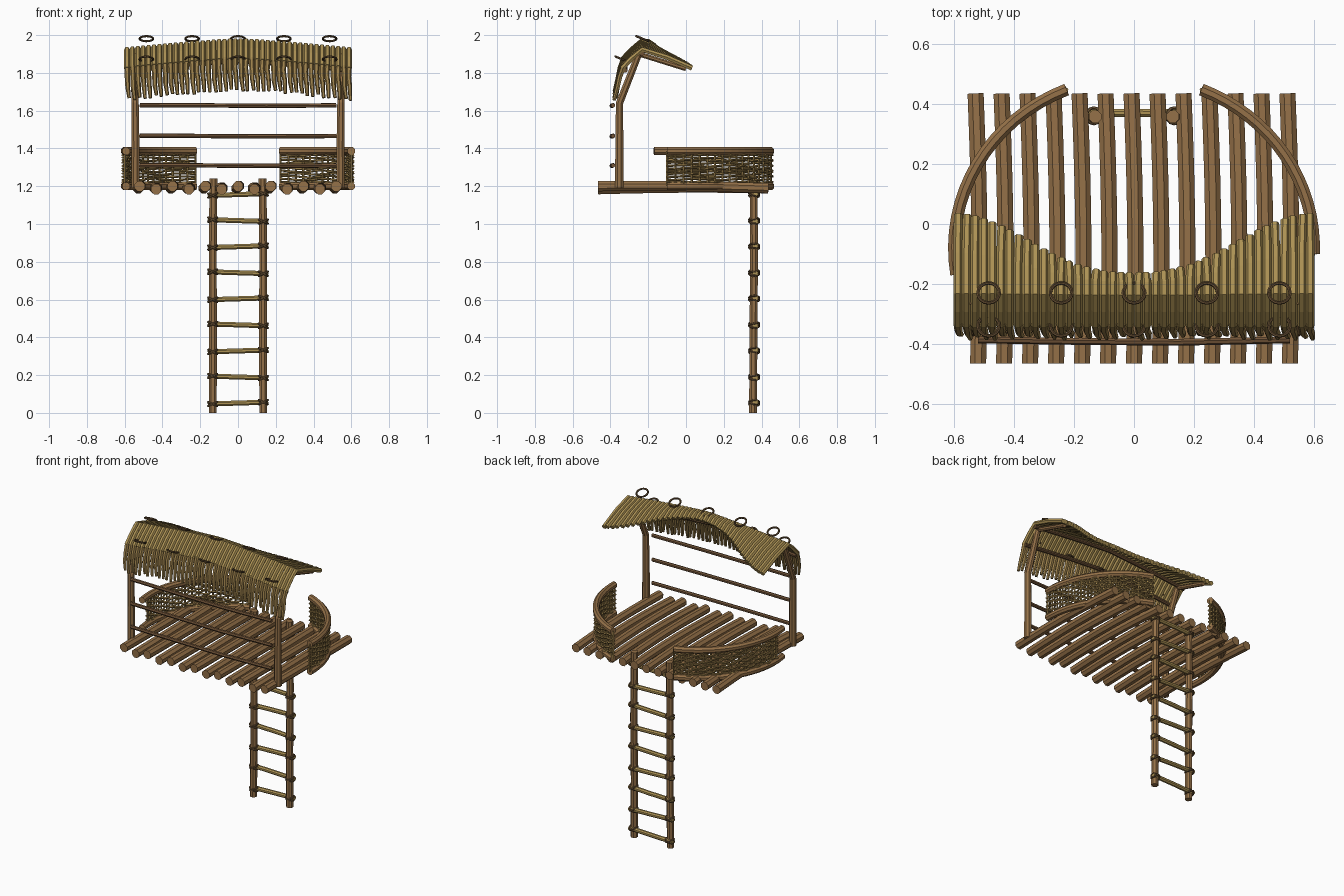
import bpy, bmesh, math, random
from mathutils import Vector, Matrix

if "Cube" in bpy.data.objects:
    bpy.data.objects.remove(bpy.data.objects["Cube"])

random.seed(4)


def mat(name, c):
    m = bpy.data.materials.new(name)
    m.diffuse_color = (*c, 1)
    m.use_nodes = True
    m.node_tree.nodes["Principled BSDF"].inputs["Base Color"].default_value = m.diffuse_color
    return m


WOOD = mat("brown_wood", (0.30, 0.165, 0.065))
DARK = mat("dark_wood", (0.17, 0.09, 0.04))
CANE = mat("cane", (0.33, 0.215, 0.07))
REED = mat("reed", (0.42, 0.29, 0.09))
ROPE = mat("rope", (0.12, 0.07, 0.03))
X, Y, Z = Vector((1, 0, 0)), Vector((0, 1, 0)), Vector((0, 0, 1))


def tube(bm, pts, r, ref, sides=8, closed=False):
    """Sweep a polygon along pts; r is one radius or one per point."""
    pts = [Vector(p) for p in pts]
    n = len(pts)
    rs = r if isinstance(r, (list, tuple)) else [r] * n
    rings = []
    for i, p in enumerate(pts):
        if closed:
            t = pts[(i + 1) % n] - pts[i - 1]
        else:
            t = pts[min(i + 1, n - 1)] - pts[max(i - 1, 0)]
        t.normalize()
        a = ref.cross(t).normalized()
        b = t.cross(a)
        rings.append([bm.verts.new(p + rs[i] * (math.cos(w) * a + math.sin(w) * b))
                      for w in (2 * math.pi * (k + 0.5) / sides for k in range(sides))])
    for i in range(n if closed else n - 1):
        q, s = rings[i], rings[(i + 1) % n]
        for k in range(sides):
            j = (k + 1) % sides
            bm.faces.new((q[k], q[j], s[j], s[k]))
    if not closed:
        bm.faces.new(rings[0][::-1])
        bm.faces.new(rings[-1])


def ring(bm, c, r, minor, rot=Matrix(), seg=12, sides=6):
    pts = [Vector(c) + rot @ Vector((r * math.cos(a), r * math.sin(a), 0))
           for a in (2 * math.pi * i / seg for i in range(seg))]
    tube(bm, pts, minor, rot @ Z, sides, True)


def finish(name, bm, material):
    bmesh.ops.recalc_face_normals(bm, faces=bm.faces)
    me = bpy.data.meshes.new(name)
    bm.to_mesh(me)
    bm.free()
    me.materials.append(material)
    ob = bpy.data.objects.new(name, me)
    bpy.context.collection.objects.link(ob)
    return ob


# floor of slightly bowed logs
bm = bmesh.new()
for i in range(13):
    x = -0.52 + i * 0.0867
    dz = 0.008 * (-1) ** i
    pts = [(x + 0.008 * math.sin(3.2 * t) - 0.008 * t, -0.465 + 0.9 * t,
            1.192 + dz * (1 - t) - 0.003 * t + 0.006 * math.sin(math.pi * t))
           for t in (k / 6 for k in range(7))]
    tube(bm, pts, 0.029, Z)
finish("floor_logs", bm, WOOD)


# curved railing: two bent rails per side
def arc(deg, z, side, off=0.0):
    a = math.radians(deg)
    return Vector((side * (0.6 + off) * math.cos(a), -0.08 + (0.57 + off) * math.sin(a), z))


for side, label, start in ((-1, "left", -9), (1, "right", -2)):
    for z, level in ((1.2, "lower"), (1.386, "upper")):
        bm = bmesh.new()
        tube(bm, [arc(start + (68 - start) * k / 16, z, side) for k in range(17)], 0.022, Z)
        finish(f"{label}_{level}_rail", bm, WOOD)
    # woven panel: upright stakes with strands passing in and out
    bm = bmesh.new()
    stakes = 17
    for k in range(stakes):
        d = -2 + 70 * k / (stakes - 1)
        tube(bm, [arc(d, 1.2, side), arc(d, 1.386, side)], 0.006, X, 5)
    n = (stakes - 1) * 4
    for row in range(11):
        z = 1.222 + row * 0.0143
        ph = math.pi * row
        tilt = random.uniform(-0.005, 0.005)
        pts = [arc(-2 + 70 * k / n, z + tilt * math.sin(k * 0.25 + row), side,
                   0.011 * math.cos(math.pi * k / 4 + ph)) for k in range(n + 1)]
        tube(bm, pts, 0.0062, Z, 5)
    finish(f"{label}_woven_panel", bm, CANE)


# roof outline helpers
def ridge_z(x):
    return 1.972 - 0.05 * (abs(x) / 0.6) ** 1.25


def back_y(x):
    return -0.068 - 0.1 * math.cos(math.pi * (abs(x) / 0.6) ** 1.2)


# posts bending up to the ridge, with a rafter under the roof
for side, label in ((-1, "left"), (1, "right")):
    bm = bmesh.new()
    x = side * 0.543
    tube(bm, [(x, -0.353, 1.19), (x, -0.353, 1.42), (side * 0.545, -0.352, 1.64),
              (side * 0.55, -0.25, 1.9)], [0.024, 0.023, 0.021, 0.019], X)
    finish(f"{label}_post", bm, WOOD)
    bm = bmesh.new()
    tube(bm, [(side * 0.55, -0.25, 1.9), (side * 0.55, 0.0, 1.822)], 0.014, X)
    finish(f"{label}_rafter", bm, WOOD)

# front guard bars between the posts
bm = bmesh.new()
for z in (1.31, 1.466, 1.628):
    tube(bm, [(-0.52, -0.386, z + 0.001), (-0.2, -0.391, z), (0.15, -0.394, z - 0.002),
              (0.52, -0.386, z)], 0.012, Z, 7)
finish("front_bars", bm, DARK)

# reed roof: one bent reed per strip, back slope over the ridge
N = 42
top, skirt = bmesh.new(), bmesh.new()
for i in range(N):
    x = -0.588 + 1.176 * i / (N - 1)
    zr, yb = ridge_z(x), back_y(x)
    j = random.uniform(-0.004, 0.004)
    zb = zr - 0.36 * (yb + 0.23)
    ym = (yb - 0.23) / 2
    tube(top, [(x + j, yb, zb - 0.004), (x, ym, (zr + zb) / 2 + 0.006), (x, -0.232, zr),
               (x, -0.285, zr - 0.045), (x, -0.338, zr - 0.1)], 0.0148, X, 6)
    # hanging front fringe
    e = random.uniform(-0.008, 0.008)
    tube(skirt, [(x, -0.33, zr - 0.09), (x + j, -0.35, zr - 0.145),
                 (x + 0.004, -0.362, zr - 0.2), (x + 0.01 + j, -0.374 + e, zr - 0.262 + e)],
         [0.0148, 0.0138, 0.0125, 0.009], X, 6)
finish("roof_reeds", top, REED)
finish("roof_fringe", skirt, CANE)

# poles under the roof
bm = bmesh.new()
for y, dz in ((-0.232, -0.022), (-0.322, -0.11)):
    tube(bm, [(x, y, ridge_z(x) + dz) for x in (-0.59, -0.4, -0.2, 0, 0.2, 0.4, 0.59)],
         0.012, Z)
finish("roof_poles", bm, DARK)

# rope loops along the ridge and the front bend
bm = bmesh.new()
tilt = Matrix.Rotation(math.radians(-22), 3, 'X')
for x in (-0.485, -0.243, 0, 0.243, 0.485):
    ring(bm, (x, -0.23, 1.981), 0.036, 0.006, tilt, 16)
    ring(bm, (x, -0.34, 1.873), 0.036, 0.006, tilt, 16)
finish("roof_rope_loops", bm, ROPE)

# ladder: two uprights
bm = bmesh.new()
for s in (-1, 1):
    tube(bm, [(s * 0.134, 0.355, 0), (s * 0.132, 0.357, 0.4), (s * 0.134, 0.36, 0.8),
              (s * 0.13, 0.358, 1.24)], 0.0225, X)
finish("ladder_uprights", bm, WOOD)

# ladder rungs with rope lashings
rungs, lash = bmesh.new(), bmesh.new()
for i in range(9):
    z = 0.052 + i * 0.138
    d = 0.005 * (-1) ** i
    tube(rungs, [(-0.16, 0.369, z - d), (0, 0.371, z), (0.16, 0.369, z + d)], 0.0145, Z)
    for s in (-1, 1):
        for a in (-25, 25):
            ring(lash, (s * 0.134, 0.361, z + s * d), 0.026, 0.0065,
                 Matrix.Rotation(math.radians(a), 3, 'Y'))
finish("ladder_rungs", rungs, REED)
finish("ladder_lashings", lash, ROPE)
